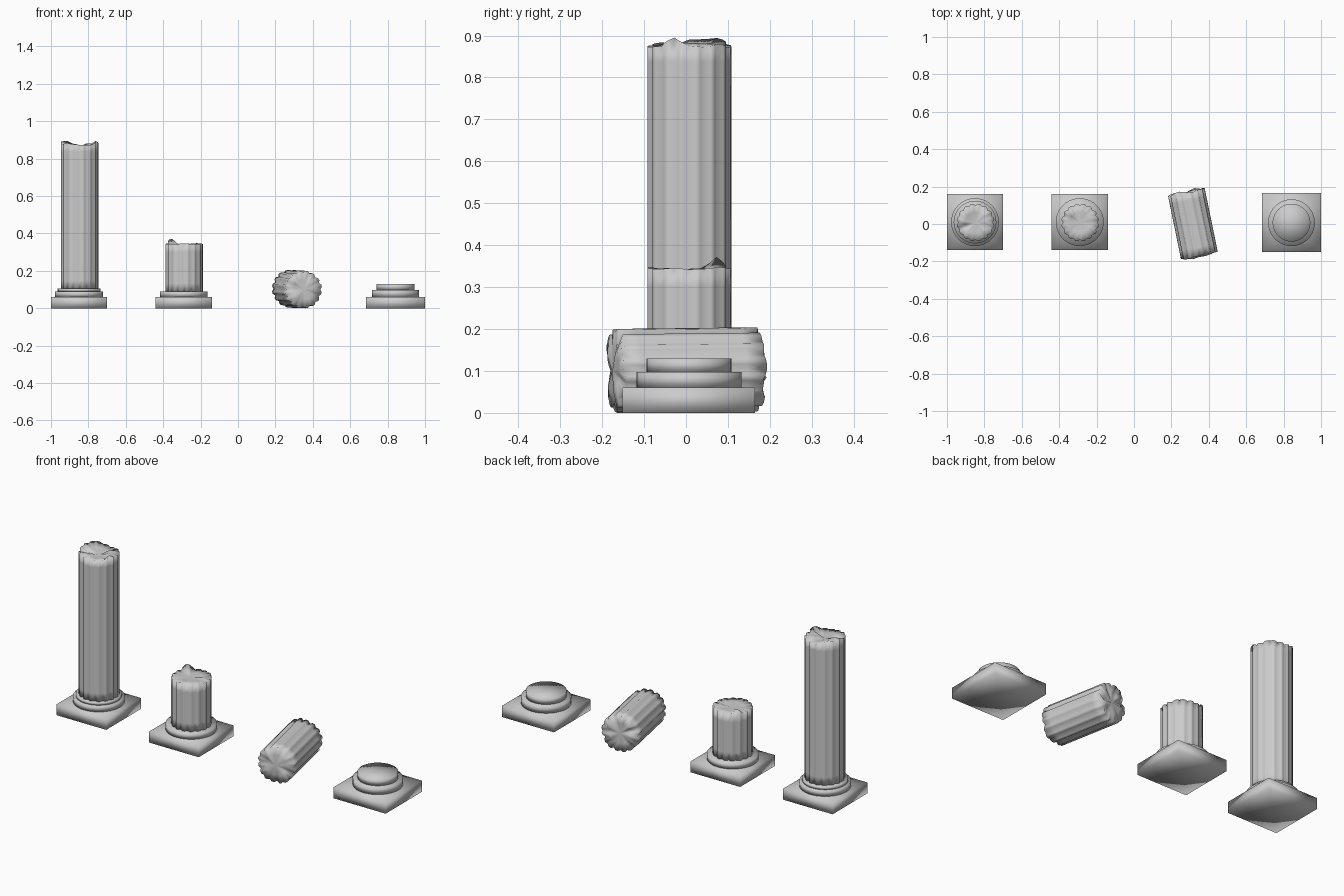
import bpy, bmesh, math, random
from mathutils import Vector

cube = bpy.data.objects.get("Cube")
if cube:
    bpy.data.objects.remove(cube, do_unlink=True)

stone = bpy.data.materials.new("grey stone")
stone.use_nodes = True
colour = (0.6, 0.6, 0.6, 1)
stone.diffuse_color = colour
stone.node_tree.nodes["Principled BSDF"].inputs["Base Color"].default_value = colour

LOBES = 16


def finish(name, bm):
    """Turn a bmesh into a soft-shaded stone object."""
    bmesh.ops.recalc_face_normals(bm, faces=bm.faces)
    for f in bm.faces:
        f.smooth = True
    mesh = bpy.data.meshes.new(name)
    bm.to_mesh(mesh)
    bm.free()
    mesh.materials.append(stone)
    ob = bpy.data.objects.new(name, mesh)
    bpy.context.collection.objects.link(ob)
    return ob


def loft(bm, rings, start, end):
    """Skin closed rings of points and fan both ends to centre points."""
    loops = [[bm.verts.new(p) for p in ring] for ring in rings]
    n = len(loops[0])
    for a, b in zip(loops, loops[1:]):
        for i in range(n):
            j = (i + 1) % n
            bm.faces.new((a[i], a[j], b[j], b[i]))
    for loop, tip in ((loops[0], start), (loops[-1], end)):
        centre = bm.verts.new(tip)
        for i in range(n):
            bm.faces.new((loop[i], loop[(i + 1) % n], centre))


def prism(name, x, y, radius, low, high, sides, turn=0):
    bm = bmesh.new()
    angles = [turn + math.tau * i / sides for i in range(sides)]
    rings = [[(x + radius * math.cos(a), y + radius * math.sin(a), z) for a in angles]
             for z in (low, high)]
    loft(bm, rings, (x, y, low), (x, y, high))
    return finish(name, bm)


def base(name, x, y, half, discs):
    """Square plinth with stacked round mouldings."""
    prism(name + "_plinth", x, y, half * math.sqrt(2), 0, 0.06, 4, math.pi / 4)
    low = 0.06
    for i, (radius, high) in enumerate(discs):
        prism(f"{name}_moulding_{i + 1}", x, y, radius, low, high, 40)
        low = high


def shaft(name, length, rough_low, rough_high, dip, spike=None):
    """Fluted drum along local z, with broken ends."""
    bm = bmesh.new()
    radius = 0.101
    outline = []
    for i in range(LOBES * 3):
        r = radius * (0.91 if i % 3 == 0 else 1)
        a = math.tau * i / (LOBES * 3)
        outline.append(Vector((r * math.cos(a), r * math.sin(a), 0)))

    def ring(z, scale=1, rough=0.0):
        bumps = [random.uniform(-rough, rough) for _ in range(LOBES)]
        points = []
        for i, p in enumerate(outline):
            t = i / 3
            k = int(t)
            h = bumps[k] + (bumps[(k + 1) % LOBES] - bumps[k]) * (t - k)
            points.append(p * scale + Vector((0, 0, z + h)))
        return points

    top = ring(length, 1, rough_high)
    inner = ring(length - dip * 0.5, 0.55, rough_high)
    if spike:
        for i in range(len(outline)):
            off = abs(i / len(outline) * math.tau - spike[0])
            top[i].z += spike[1] * max(0, 1 - off / 0.35)
    rings = [ring(0, 0.55, rough_low), ring(0, 1, rough_low), ring(0.045),
             ring(length - 0.045), top, inner]
    loft(bm, rings, (0, 0, 0), (0, 0, length - dip))
    return finish(name, bm)


random.seed(4)

# Tall broken column
base("tall_column", -0.85, 0.01, 0.15, [(0.128, 0.09), (0.114, 0.105)])
shaft("tall_column_shaft", 0.78, 0, 0.014, 0.02).location = (-0.847, 0.008, 0.103)

# Short broken column
base("short_column", -0.29, 0.01, 0.15, [(0.128, 0.09)])
shaft("short_column_shaft", 0.258, 0, 0.004, 0.008,
      (2.4, 0.025)).location = (-0.288, 0.008, 0.088)

# Fallen drum lying on its side
drum = shaft("fallen_drum", 0.345, 0.013, 0.009, -0.008)
drum.location = (0.28, 0.17, 0.104)
drum.rotation_mode = "QUATERNION"
drum.rotation_quaternion = Vector((0.07, -0.34, -0.004)).to_track_quat("Z", "Y")

# Empty base
base("empty_base", 0.842, 0.007, 0.158, [(0.125, 0.097), (0.101, 0.13)])
